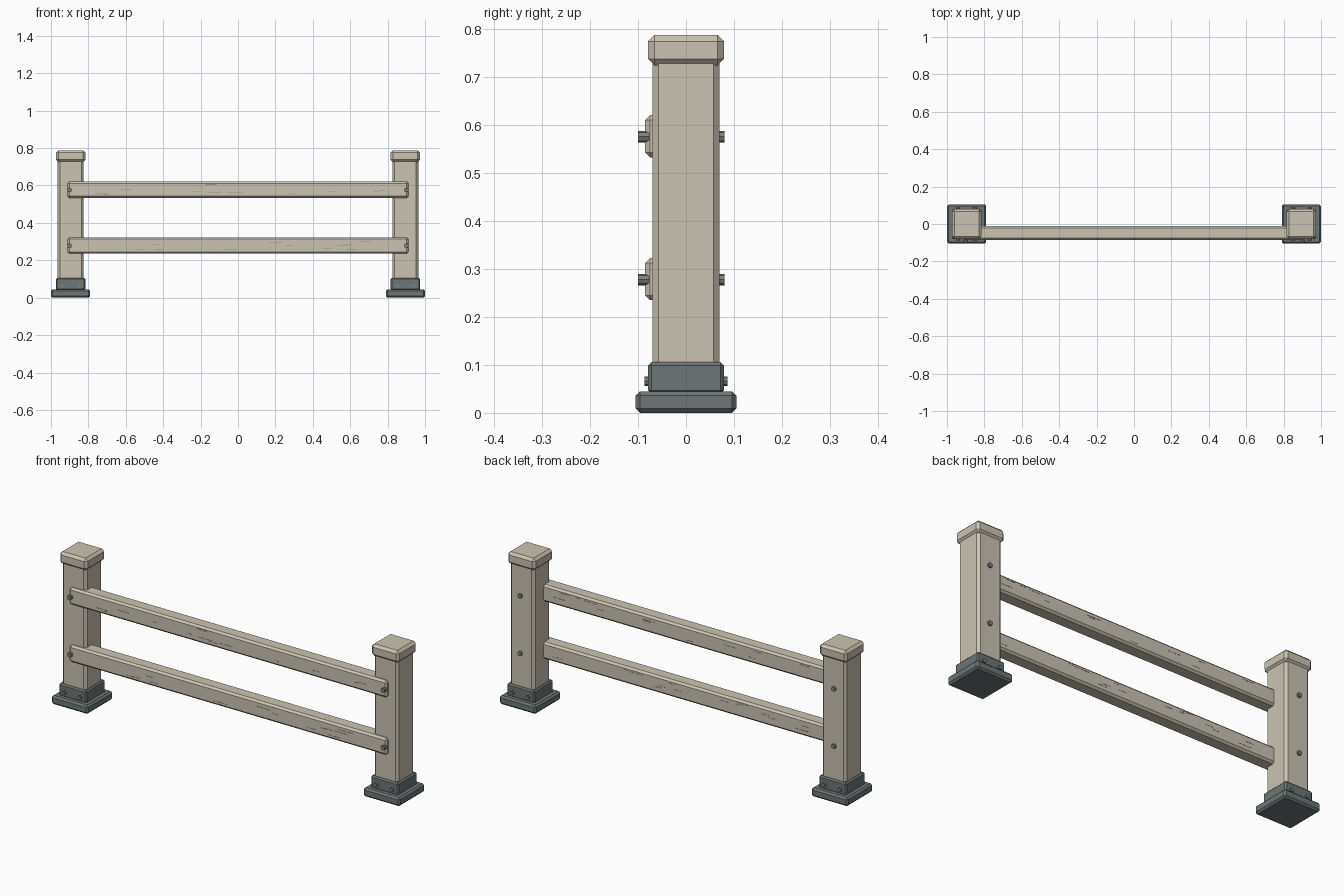
import bpy, bmesh, math, random
from mathutils import Matrix, Vector

cube = bpy.data.objects.get("Cube")
if cube:
    bpy.data.objects.remove(cube, do_unlink=True)

random.seed(4)


def material(name, rgb):
    m = bpy.data.materials.new(name)
    m.use_nodes = True
    m.diffuse_color = (*rgb, 1)
    m.node_tree.nodes["Principled BSDF"].inputs["Base Color"].default_value = (*rgb, 1)
    return m


WOOD = material("pale_weathered_wood", (0.60, 0.55, 0.45))
GRAIN = material("wood_grain", (0.34, 0.31, 0.25))
IRON = material("blue_grey_iron", (0.15, 0.18, 0.18))
BOLT = material("bolt_metal", (0.22, 0.22, 0.19))


def finish(name, bm, mat):
    mesh = bpy.data.meshes.new(name)
    bm.to_mesh(mesh)
    bm.free()
    mesh.materials.append(mat)
    obj = bpy.data.objects.new(name, mesh)
    bpy.context.collection.objects.link(obj)
    return obj


def add_box(bm, lo, hi):
    lo, hi = Vector(lo), Vector(hi)
    place = Matrix.Translation((lo + hi) / 2) @ Matrix.Diagonal((*(hi - lo), 1))
    bmesh.ops.create_cube(bm, size=1, matrix=place)


def box(name, lo, hi, chamfer, mat):
    bm = bmesh.new()
    add_box(bm, lo, hi)
    bmesh.ops.bevel(bm, geom=bm.edges[:], offset=chamfer, segments=1,
                    profile=0.5, affect='EDGES')
    return finish(name, bm, mat)


def block(name, x, half, z0, z1, chamfer, mat):
    return box(name, (x - half, -half, z0), (x + half, half, z1), chamfer, mat)


def bolt(name, x, z, y0, y1, radius):
    bm = bmesh.new()
    place = Matrix.Translation((x, (y0 + y1) / 2, z)) @ Matrix.Rotation(math.pi / 2, 4, 'X')
    bmesh.ops.create_cone(bm, cap_ends=True, segments=8, radius1=radius,
                          radius2=radius, depth=abs(y1 - y0), matrix=place)
    return finish(name, bm, BOLT)


POST_X = 0.895
RAILS = {"lower": (0.235, 0.323), "upper": (0.533, 0.621)}

# Posts with iron feet, collars and caps
for side, s in (("left", 1), ("right", -1)):
    x = s * POST_X
    block(side + "_foot_plate", x, 0.105, 0, 0.045, 0.009, IRON)
    block(side + "_foot_collar", x, 0.079, 0.04, 0.106, 0.007, IRON)
    block(side + "_post", x, 0.07, 0.08, 0.75, 0.013, WOOD)
    block(side + "_post_cap", x, 0.079, 0.725, 0.788, 0.013, WOOD)

    # Collar bolts, front and back
    for face, f in (("front", -1), ("back", 1)):
        for i, dx in enumerate((-0.045, 0.045)):
            bolt(f"{side}_collar_{face}_bolt_{i + 1}", x + dx, 0.066,
                 f * 0.07, f * 0.087, 0.01)

    # Through bolts that hold the rails
    for level, (z0, z1) in RAILS.items():
        bolt(f"{side}_{level}_rail_bolt", s * 0.9, (z0 + z1) / 2 - 0.001,
             -0.1, 0.08, 0.012)

# Rails, with thin grain marks on the front and back
for level, (z0, z1) in RAILS.items():
    box(level + "_rail", (-0.912, -0.085, z0), (0.912, -0.011, z1), 0.01, WOOD)
    bm = bmesh.new()
    for y, reach in ((-0.085, 0.8), (-0.011, 0.75)):
        for i in range(14):
            x = random.uniform(-reach, reach)
            z = random.uniform(z0 + 0.015, z1 - 0.015)
            length = random.uniform(0.015, 0.04)
            add_box(bm, (x - length, y - 0.001, z), (x + length, y + 0.001, z + 0.002))
    finish(level + "_rail_grain", bm, GRAIN)
